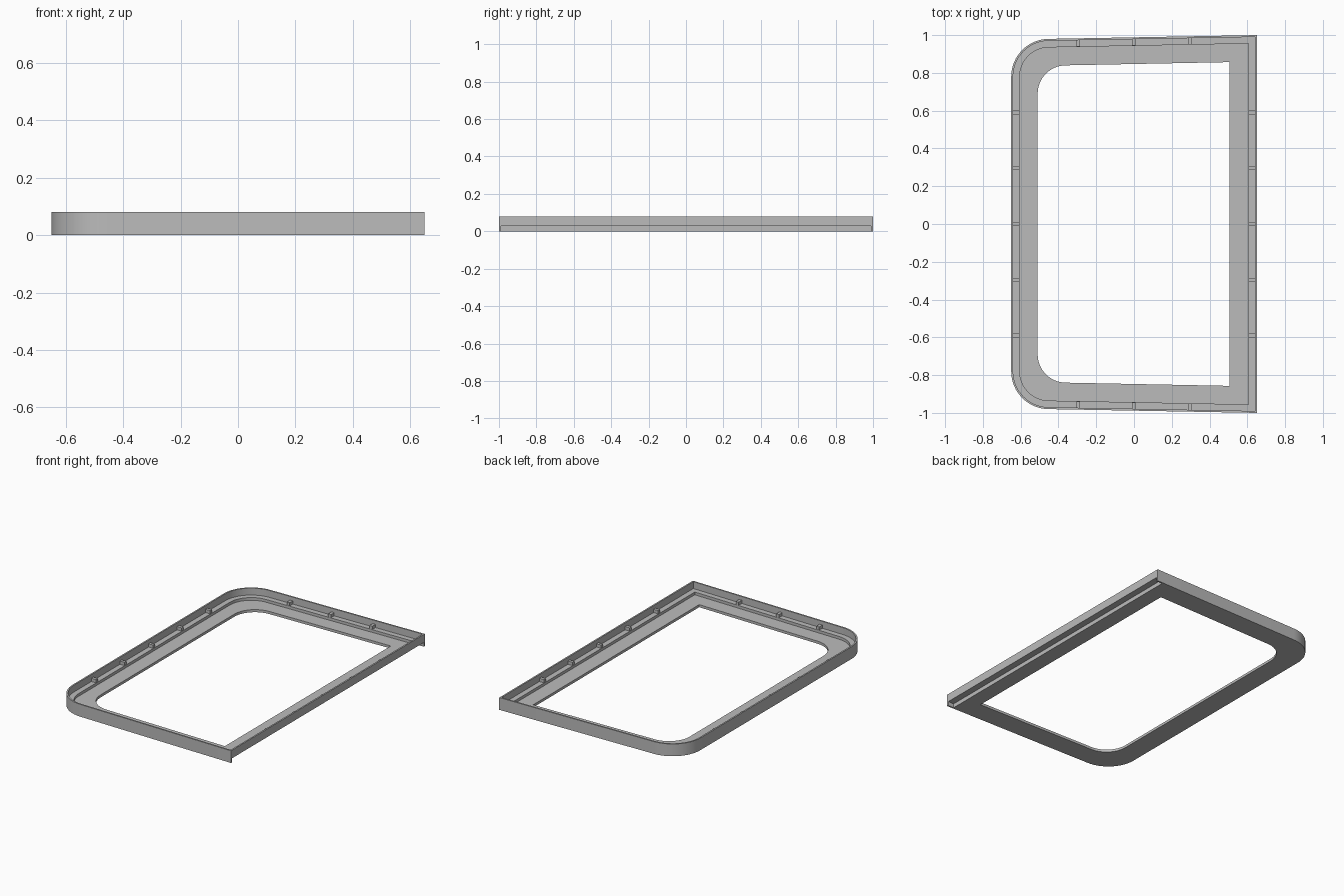
import bpy, bmesh
from math import sin, cos, pi

cube = bpy.data.objects.get("Cube")
if cube:
    bpy.data.objects.remove(cube)

grey = bpy.data.materials.new("plain_grey")
grey.use_nodes = True
grey.diffuse_color = (0.5, 0.5, 0.5, 1)
grey.node_tree.nodes["Principled BSDF"].inputs["Base Color"].default_value = (0.5, 0.5, 0.5, 1)

WALL, LEDGE = 0.01, 0.045              # distances inward from the rim
TOP, LEDGE_Z, FLOOR_Z, SLOT_Z = 0.08, 0.035, 0.017, 0.027
SEGMENTS = 16


def outline(left, right, y_left, y_right, radius):
    """Half-rounded frame outline, wider at its square end."""
    upper = [(right, y_right)]
    for i in range(SEGMENTS + 1):
        a = pi / 2 + pi / 2 * i / SEGMENTS
        upper.append((left + radius + radius * cos(a), y_left - radius + radius * sin(a)))
    return upper + [(x, -y) for x, y in reversed(upper)]


def rim(d):
    return outline(-0.65 + d, 0.65 - d, 0.98 - d, 1.0 - d, 0.2 - d)


def finish(bm, name):
    bmesh.ops.recalc_face_normals(bm, faces=bm.faces)
    mesh = bpy.data.meshes.new(name)
    bm.to_mesh(mesh)
    bm.free()
    mesh.materials.append(grey)
    obj = bpy.data.objects.new(name, mesh)
    bpy.context.collection.objects.link(obj)
    return obj


def box(name, low, high):
    bm = bmesh.new()
    bmesh.ops.create_cube(bm, size=1)
    for v in bm.verts:
        v.co = [l + (c + 0.5) * (h - l) for c, l, h in zip(v.co, low, high)]
    return finish(bm, name)


# Frame: wall, raised ledge and flat floor lofted around the opening
hole = outline(-0.51, 0.505, 0.84, 0.857, 0.15)
section = [(rim(0), 0), (rim(0), TOP), (rim(WALL), TOP), (rim(WALL), LEDGE_Z),
           (rim(LEDGE), LEDGE_Z), (rim(LEDGE), FLOOR_Z), (hole, FLOOR_Z), (hole, 0)]
bm = bmesh.new()
loops = [[bm.verts.new((x, y, z)) for x, y in pts] for pts, z in section]
for a, b in zip(loops, loops[1:] + loops[:1]):
    for i in range(len(a)):
        j = (i + 1) % len(a)
        bm.faces.new((a[i], a[j], b[j], b[i]))
frame = finish(bm, "frame")

# Slot under the square end
cutter = box("slot_cutter", (0.607, -0.99, -0.1), (0.8, 0.99, SLOT_Z))
cutter.hide_render = True
cut = frame.modifiers.new("slot", 'BOOLEAN')
cut.operation = 'DIFFERENCE'
cut.solver = 'EXACT'
cut.object = cutter
bpy.context.view_layer.objects.active = frame
frame.select_set(True)
bpy.ops.object.modifier_apply(modifier=cut.name)
bpy.data.objects.remove(cutter)
bpy.ops.object.shade_smooth_by_angle()

# Small ribs standing on the ledge against the wall
HALF, RIB_Z, STEP = 0.01, 0.056, 0.295
near, far = WALL / 2, LEDGE - 0.002
for side, label in ((-1, "right"), (1, "left")):
    for i in range(-2, 3):
        xs = sorted((side * (0.65 - near), side * (0.65 - far)))
        box(f"{label}_rib_{i + 3}", (xs[0], i * STEP - HALF, FLOOR_Z + 0.015),
            (xs[1], i * STEP + HALF, RIB_Z))
for side, label in ((-1, "front"), (1, "back")):
    for i in range(-1, 2):
        x = i * STEP
        edge = 0.98 + 0.02 * (x + 0.45) / 1.1
        ys = sorted((side * (edge - near), side * (edge - far)))
        box(f"{label}_rib_{i + 2}", (x - HALF, ys[0], FLOOR_Z + 0.015),
            (x + HALF, ys[1], RIB_Z))
